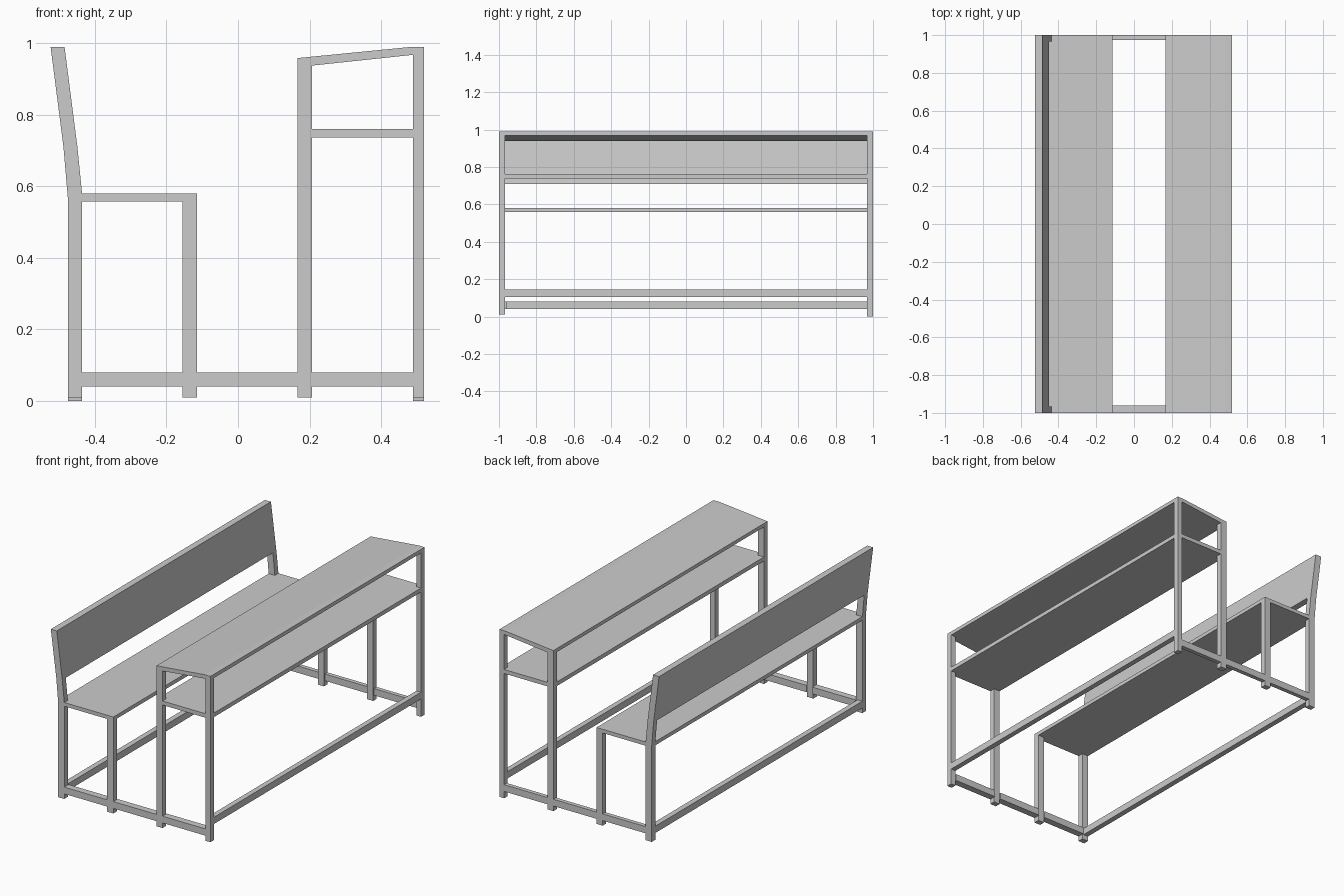
import bpy, bmesh
from mathutils import Vector

if "Cube" in bpy.data.objects:
    bpy.data.objects.remove(bpy.data.objects["Cube"])

LEG = 0.033  # leg depth along y


def prism(name, outline, direction):
    """Extrude a closed planar outline of 3D points along a vector."""
    bm = bmesh.new()
    face = bm.faces.new([bm.verts.new(p) for p in outline])
    new = bmesh.ops.extrude_face_region(bm, geom=[face])["geom"]
    moved = [v for v in new if isinstance(v, bmesh.types.BMVert)]
    bmesh.ops.translate(bm, verts=moved, vec=Vector(direction))
    bmesh.ops.recalc_face_normals(bm, faces=bm.faces)
    mesh = bpy.data.meshes.new(name)
    bm.to_mesh(mesh)
    bm.free()
    obj = bpy.data.objects.new(name, mesh)
    bpy.context.collection.objects.link(obj)
    return obj


def side(name, profile, y0, y1):
    """Extrude an x-z profile from y0 to y1."""
    return prism(name, [(x, y0, z) for x, z in profile], (0, y1 - y0, 0))


def box(name, x0, x1, y0, y1, z0, z1):
    return side(name, [(x0, z0), (x1, z0), (x1, z1), (x0, z1)], y0, y1)


# Leg x ranges
BACK, SEAT = (-0.476, -0.436), (-0.155, -0.115)
DESK_IN, DESK_OUT = (0.167, 0.207), (0.489, 0.52)

# End frames: outer legs reach the floor only at the rear end
for end, y0, y1, foot, bar_y in (("front", -1, -1 + LEG, 0.01, (-1, -0.96)),
                                 ("rear", 1 - LEG, 1, 0.0, (0.975, 1))):
    side(end + "_back_leg", [(-0.476, foot), (-0.436, foot), (-0.436, 0.58), (-0.449, 0.71),
                             (-0.485, 0.99), (-0.524, 0.99), (-0.488, 0.71),
                             (-0.476, 0.57)], y0, y1)
    box(end + "_seat_leg", *SEAT, y0, y1, 0.01, 0.558)
    box(end + "_inner_desk_leg", *DESK_IN, y0, y1, 0.01, 0.938)
    box(end + "_outer_desk_leg", *DESK_OUT, y0, y1, foot, 0.968)
    for i, (a, b) in enumerate(((BACK, SEAT), (SEAT, DESK_IN), (DESK_IN, DESK_OUT))):
        box(f"{end}_floor_bar_{i + 1}", a[1], b[0], *bar_y, 0.04, 0.08)

# Long floor rails
inner = 1 - LEG
box("seat_floor_rail", -0.476, -0.444, -inner, inner, 0.04, 0.08)
box("desk_floor_rail", *DESK_OUT, -inner, inner, 0.105, 0.145)

# Backrest, leaning between the back legs
side("backrest", [(-0.449, 0.71), (-0.485, 0.99), (-0.524, 0.99), (-0.488, 0.71)], -inner, inner)


def board(name, x0, a, b, x1, z0, z1):
    """Flat board notched around legs in its corners; a and b are leg faces."""
    plan = [(a, -1), (b, -1), (b, -inner), (x1, -inner), (x1, inner), (b, inner),
            (b, 1), (a, 1), (a, inner), (x0, inner), (x0, -inner), (a, -inner)]
    return prism(name, [(x, y, z0) for x, y in plan], (0, 0, z1 - z0))


# Seat runs over its front legs and is notched round the back legs
seat_plan = [(-0.436, -1), (-0.115, -1), (-0.115, 1), (-0.436, 1),
             (-0.436, inner), (-0.476, inner), (-0.476, -inner), (-0.436, -inner)]
prism("seat", [(x, y, 0.558) for x, y in seat_plan], (0, 0, 0.022))

# Book shelf and sloping desk top
board("shelf", DESK_IN[0], DESK_IN[1], DESK_OUT[0], DESK_OUT[1], 0.737, 0.761)
side("desk_top", [(0.167, 0.938), (0.207, 0.938), (0.489, 0.968), (0.52, 0.968),
                  (0.52, 0.99), (0.482, 0.99), (0.167, 0.959)], -1, 1)
